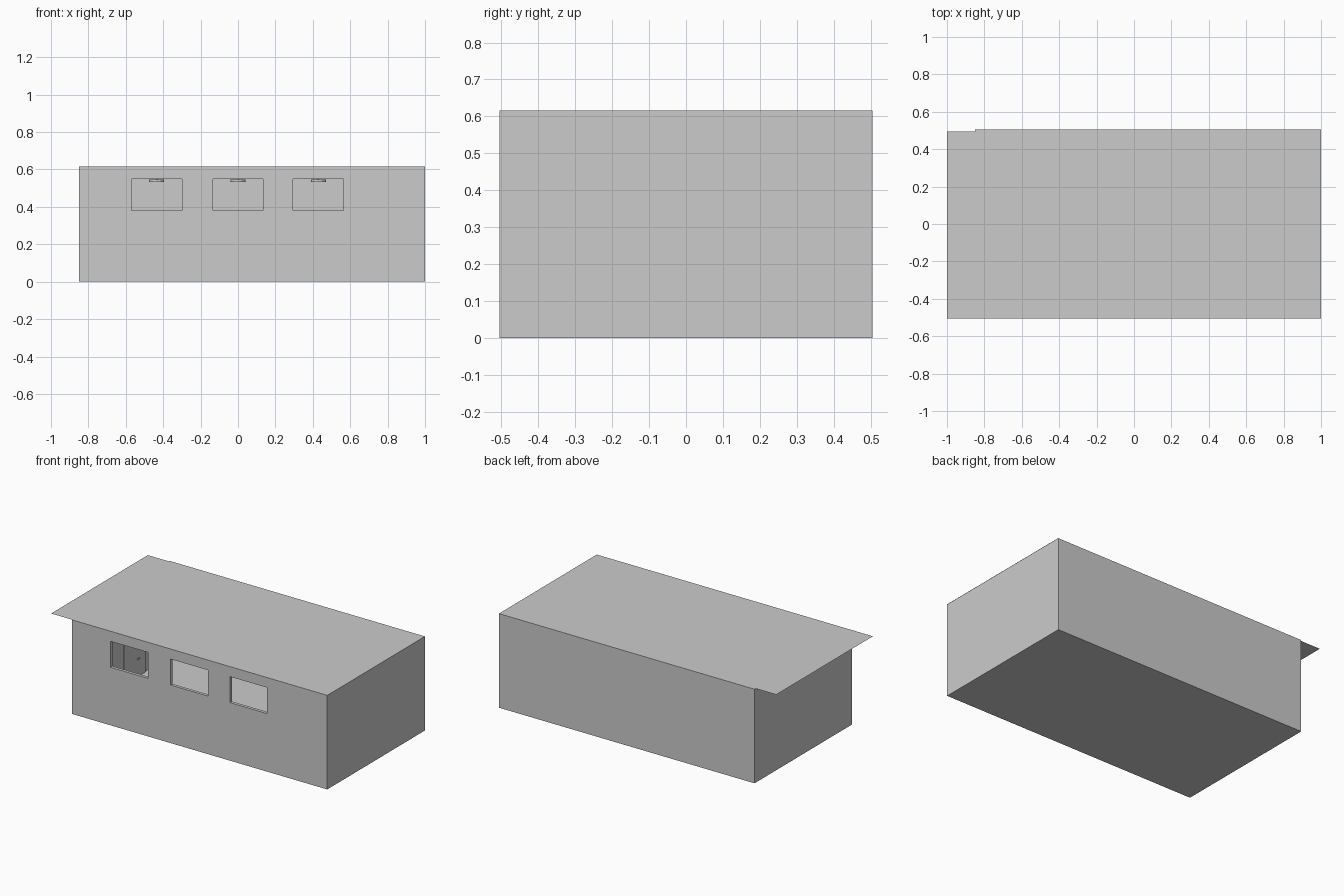
import bpy

if "Cube" in bpy.data.objects:
    bpy.data.objects.remove(bpy.data.objects["Cube"])

X0, X1, Y0, Y1, H, T = -0.85, 1.0, -0.505, 0.505, 0.617, 0.02
WINDOW_X = (-0.435, 0.0, 0.43)


def box(name, x0, x1, y0, y1, z0, z1):
    bpy.ops.mesh.primitive_cube_add(size=1, location=((x0 + x1) / 2, (y0 + y1) / 2, (z0 + z1) / 2))
    ob = bpy.context.object
    ob.name = name
    ob.scale = (x1 - x0, y1 - y0, z1 - z0)
    bpy.ops.object.transform_apply(location=False, rotation=False, scale=True)
    return ob


def cylinder(name, radius, x, y, z0, z1):
    bpy.ops.mesh.primitive_cylinder_add(vertices=12, radius=radius, depth=z1 - z0,
                                        location=(x, y, (z0 + z1) / 2))
    bpy.context.object.name = name


# Floor slab and walls
W = H - 0.001
box("floor", X0, X1, Y0, Y1, 0, 0.004)
front = box("front_wall", X0, X1, Y0, Y0 + T, 0, W)
box("back_wall", X0, X1, Y1 - T, Y1, 0, W)
box("left_wall", X0, X0 + T, Y0 + T, Y1 - T, 0, W)
box("right_wall", X1 - T, X1, Y0 + T, Y1 - T, 0, W)

# Three window openings in the front wall
for i, x in enumerate(WINDOW_X):
    cutter = box(f"window_cutter_{i}", x - 0.135, x + 0.135, Y0 - 0.1, Y0 + 0.1, 0.38, 0.55)
    cutter.hide_render = True
    cutter.hide_set(True)
    mod = front.modifiers.new(f"window_{i}", 'BOOLEAN')
    mod.operation = 'DIFFERENCE'
    mod.solver = 'EXACT'
    mod.object = cutter

# Sheet roof overhanging on the left
bpy.ops.mesh.primitive_plane_add(size=1, location=(0, -0.005, H))
roof = bpy.context.object
roof.name = "roof"
roof.scale = (2, 1, 1)
bpy.ops.object.transform_apply(location=False, rotation=False, scale=True)

# Inside door and its handle
box("door", X0 + T, X0 + T + 0.006, 0.0, 0.22, 0.004, 0.34)
box("door_handle", X0 + T + 0.006, X0 + T + 0.014, 0.13, 0.15, 0.12, 0.126)

# Ceiling lamps in line with the windows
for x in WINDOW_X:
    for y in (-0.29, 0.0, 0.29):
        cylinder("lamp_rod", 0.004, x, y, 0.545, W)
        cylinder("lamp_shade", 0.04, x, y, 0.533, 0.546)
